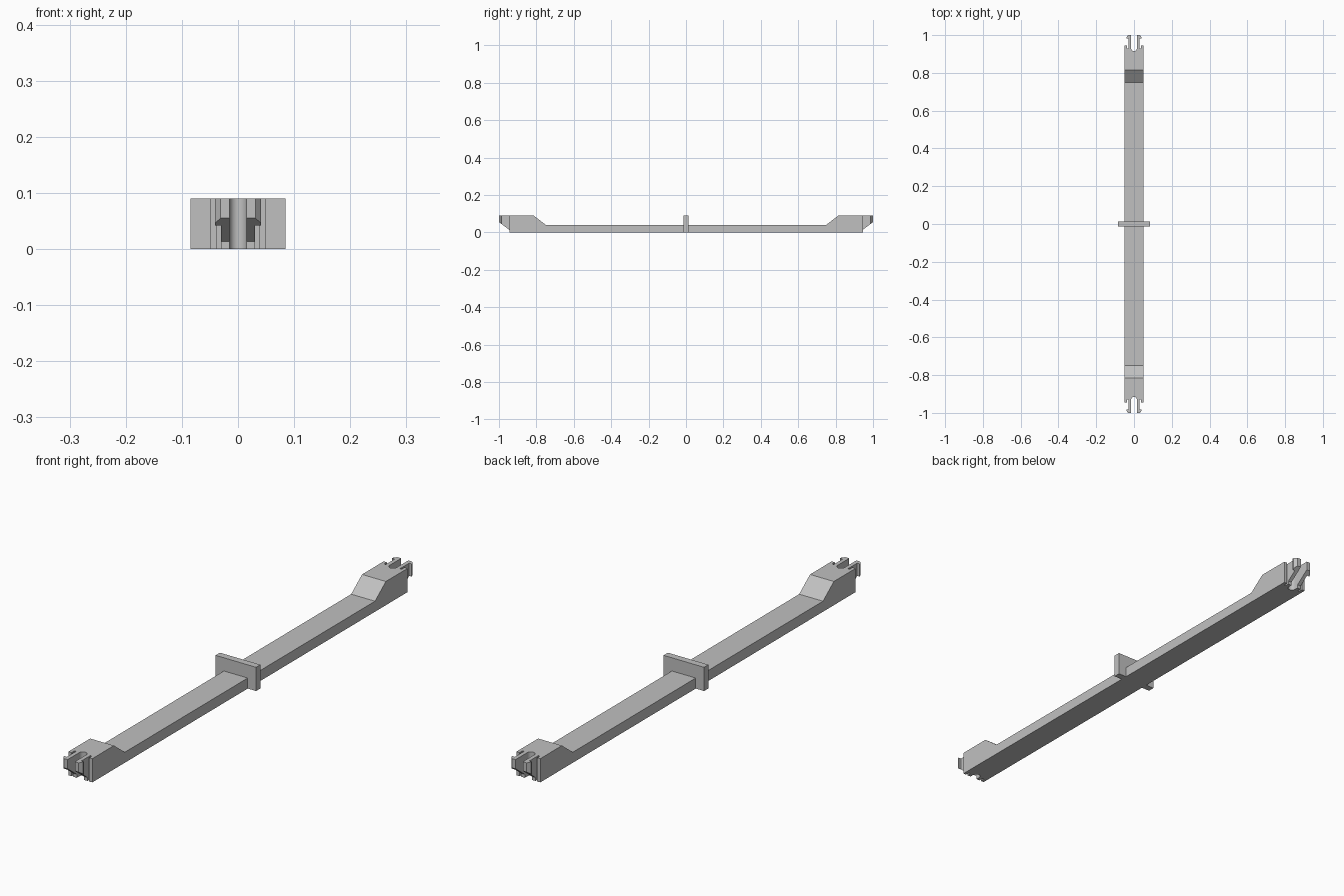
import bpy, bmesh, math
from mathutils import Vector

cube = bpy.data.objects.get("Cube")
if cube:
    bpy.data.objects.remove(cube)

H = 0.09        # full height
W = 0.05        # half width of the bar
END = 0.945     # shoulder of the bar
SLOT = 0.015    # half width of the end slot

grey = bpy.data.materials.new("grey plastic")
grey.use_nodes = True
colour = (0.53, 0.53, 0.53, 1)
grey.diffuse_color = colour
grey.node_tree.nodes["Principled BSDF"].inputs["Base Color"].default_value = colour


def prism(name, points, offset, cut=None):
    """Extrude a closed 3D outline along offset, optionally sliced by a plane."""
    bm = bmesh.new()
    face = bm.faces.new([bm.verts.new(p) for p in points])
    geom = bmesh.ops.extrude_face_region(bm, geom=[face])["geom"]
    new = [v for v in geom if isinstance(v, bmesh.types.BMVert)]
    bmesh.ops.translate(bm, vec=offset, verts=new)
    if cut:
        bmesh.ops.bisect_plane(bm, geom=bm.verts[:] + bm.edges[:] + bm.faces[:],
                               plane_co=cut[0], plane_no=cut[1], clear_outer=True)
        bmesh.ops.holes_fill(bm, edges=[e for e in bm.edges if e.is_boundary])
    bmesh.ops.recalc_face_normals(bm, faces=bm.faces)
    mesh = bpy.data.meshes.new(name)
    bm.to_mesh(mesh)
    bm.free()
    mesh.materials.append(grey)
    obj = bpy.data.objects.new(name, mesh)
    bpy.context.collection.objects.link(obj)
    return obj


def plan(name, outline, z0, z1, cut=None):
    return prism(name, [(x, y, z0) for x, y in outline], (0, 0, z1 - z0), cut)


def rect(x0, x1, y0, y1):
    return [(x0, y0), (x1, y0), (x1, y1), (x0, y1)]


# Long bar with raised ends
half = [(END, 0), (END, H), (0.815, H), (0.75, 0.04)]
side = half + [(-y, z) for y, z in reversed(half)]
bar = prism("bar", [(-W, y, z) for y, z in side], (2 * W, 0, 0))

# Round-bottomed slots and narrow relief notches cut into both ends
arc = [math.pi * i / 16 for i in range(17)]
cutters = []
for s in (-1, 1):
    slot = [(SLOT * math.cos(a), s * (0.93 - SLOT * math.sin(a))) for a in arc]
    slot += [(-SLOT, s * 1.05), (SLOT, s * 1.05)]
    cutters.append(plan("slot_cutter", slot, -0.1, 0.2))
    for m in (-1, 1):
        notch = [(m * x, s * y) for x, y in rect(0.03, 0.037, 0.928, 1.05)]
        cutters.append(plan("notch_cutter", notch, -0.1, 0.2))

for cutter in cutters:
    cutter.hide_render = True
    mod = bar.modifiers.new("cut", "BOOLEAN")
    mod.operation = "DIFFERENCE"
    mod.solver = "EXACT"
    mod.object = cutter
bpy.context.view_layer.objects.active = bar
bar.select_set(True)
for mod in list(bar.modifiers):
    bpy.ops.object.modifier_apply(modifier=mod.name)
for cutter in cutters:
    bpy.data.objects.remove(cutter)
bpy.ops.object.shade_smooth_by_angle(angle=math.radians(30))

# Barbed snap prongs, sliced underneath at a slope
prong = [(SLOT, END), (SLOT, 1), (0.031, 1), (0.041, 0.988), (0.041, 0.983),
         (0.03, 0.983), (0.03, END)]
for s, end in ((-1, "front"), (1, "back")):
    for m, lr in ((-1, "right"), (1, "left")):
        plan(f"{end}_{lr}_prong", [(m * x, s * y) for x, y in prong], 0, H,
             cut=(Vector((0, s * 1.0, 0.055)), Vector((0, s * 0.042, -0.055))))

# Stop plate across the middle
plan("stop_plate", rect(-0.085, 0.085, -0.013, 0.013), 0, H)
